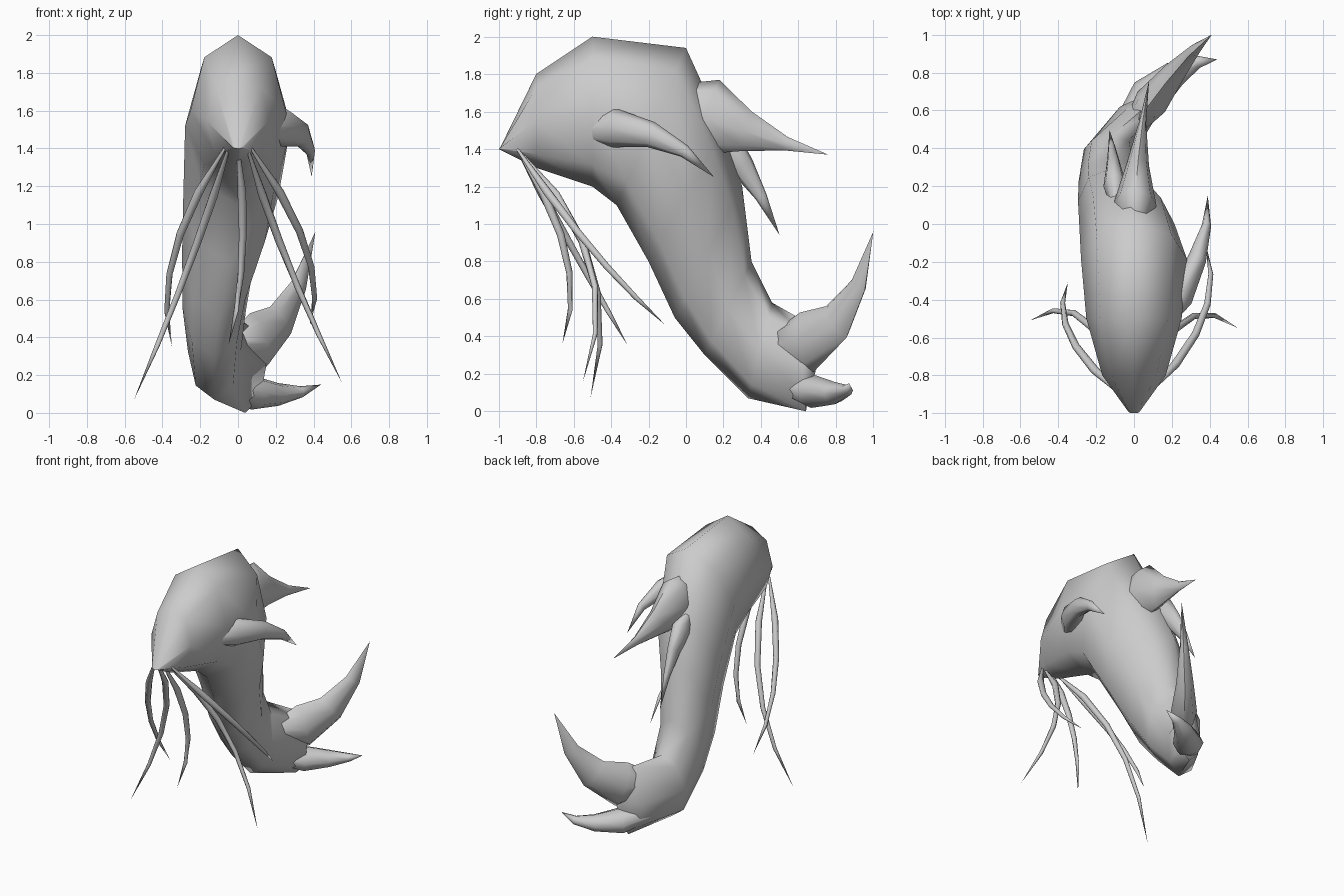
import bpy, bmesh, math
from mathutils import Vector

cube = bpy.data.objects.get("Cube")
if cube:
    bpy.data.objects.remove(cube, do_unlink=True)

grey = (.6, .6, .6, 1)
skin = bpy.data.materials.new("pale grey skin")
skin.use_nodes = True
skin.diffuse_color = grey
skin.node_tree.nodes["Principled BSDF"].inputs["Base Color"].default_value = grey


def loft(name, rings, tip, sides=8):
    """Skin oval rings, given by centre, upward and sideways radius, and close at a tip."""
    bm = bmesh.new()
    loops = []
    for centre, upward, sideways in rings:
        angles = [math.tau * corner / sides for corner in range(sides)]
        loops.append([bm.verts.new(centre + upward * math.cos(angle) + sideways * math.sin(angle))
                      for angle in angles])
    point = bm.verts.new(tip)
    bm.faces.new(loops[0])
    for corner in range(sides):
        following = (corner + 1) % sides
        for near, far in zip(loops, loops[1:]):
            bm.faces.new((near[corner], near[following], far[following], far[corner]))
        bm.faces.new((loops[-1][corner], loops[-1][following], point))
    bmesh.ops.recalc_face_normals(bm, faces=bm.faces)
    mesh = bpy.data.meshes.new(name)
    bm.to_mesh(mesh)
    bm.free()
    mesh.materials.append(skin)
    part = bpy.data.objects.new(name, mesh)
    bpy.context.collection.objects.link(part)
    bpy.ops.object.select_all(action="DESELECT")
    part.select_set(True)
    bpy.context.view_layer.objects.active = part
    bpy.ops.object.shade_smooth_by_angle(angle=math.radians(70))


def spike(name, root, bend, tip, height, width, taper=1, steps=4):
    """Bent upright spike, pinched at its buried root and narrowing to a point."""
    root, bend, tip = Vector(root), Vector(bend), Vector(tip)
    rings = []
    for step in range(steps):
        t = step / steps
        start, end = root.lerp(bend, t), bend.lerp(tip, t)
        along = (end - start).normalized()
        sideways = along.cross(Vector((0, 0, 1))).normalized()
        upward = sideways.cross(along)
        size = (1 - t) ** taper if step else .3
        rings.append((start.lerp(end, t), upward * height * size, sideways * width * size))
    loft(name, rings, tip)


# Head and trunk: back line, belly line, relative girth and sideways sway
back = [(-.99, 1.41), (-.8, 1.8), (-.5, 2), (0, 1.94), (.2, 1.5),
        (.3, 1.2), (.35, .8), (.46, .58), (.6, .5)]
belly = [(-1, 1.4), (-.8, 1.3), (-.5, 1.2), (-.37, 1.1), (-.2, .8),
         (-.06, .5), (.1, .3), (.33, .07), (.64, 0)]
girth = [.1, .6, .9, 1, .9, .7, .6, .5, .4]
sway = [0, 0, 0, 0, -.3, -.8, -1, -1, .3]
ribs = []
for upper, lower, wide, lean in zip(back, belly, girth, sway):
    top, bottom = Vector((lean / 8, *upper)), Vector((lean / 8, *lower))
    ribs.append(((top + bottom) / 2, (top - bottom) / 2, Vector((wide * .28, 0, 0))))
loft("body", ribs, (.1, .7, .25))

# Tail flukes
spike("upper_fluke", (-.05, .45, .35), (.25, .88, .3), (.41, 1, .96), height=.22, width=.12)
spike("lower_fluke", (-.08, .5, .14), (.25, .9, .05), (.44, .87, .15), height=.12, width=.14)

# Swept-back crest and fins
spike("crest_horn", (0, -.1, 1.65), (0, .3, 1.48), (.08, .76, 1.37),
      height=.34, width=.18, taper=1.6)
spike("left_fin", (.1, -.6, 1.5), (.42, -.15, 1.58), (.39, .15, 1.25), height=.14, width=.1)
spike("back_fin", (-.1, .1, 1.5), (-.1, .3, 1.4), (-.13, .5, .94), height=.13, width=.08)


# Whiskers hanging from the snout, each bending out at the same height
def whisker(name, root_x, bend_x, bend_y, tip):
    spike(name, (root_x, -.9, 1.4), (bend_x, bend_y, .8), tip,
          height=.025, width=.025, taper=.4, steps=5)


whisker("middle_whisker", 0, .07, -.5, (-.05, -.66, .36))
whisker("right_front_whisker", -.05, -.23, -.3, (-.55, -.51, .07))
whisker("left_front_whisker", .05, .23, -.3, (.55, -.55, .16))
whisker("right_rear_whisker", -.07, -.47, -.57, (-.35, -.31, .35))
whisker("left_rear_whisker", .07, .5, -.5, (.38, -.11, .46))
